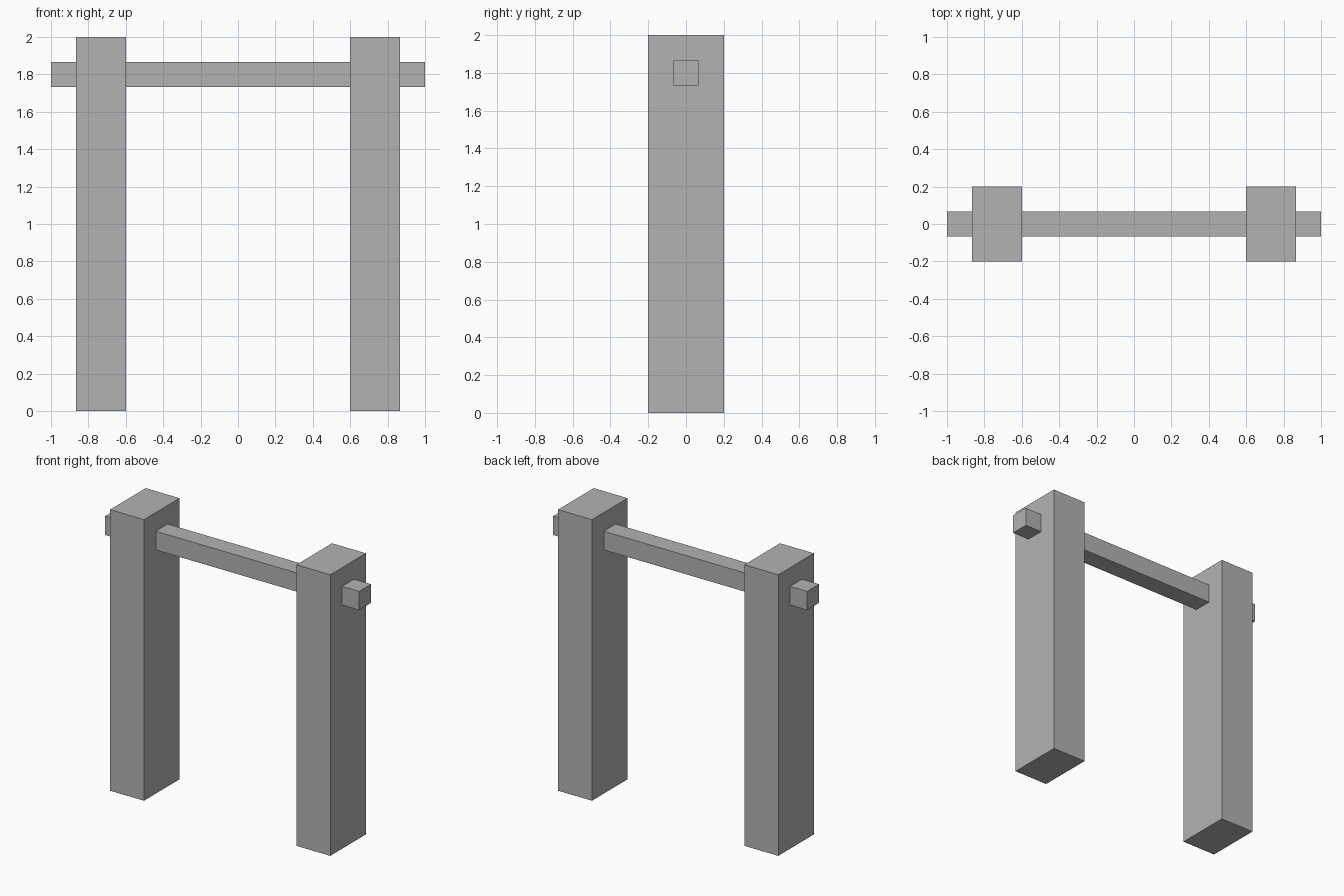
import bpy

cube = bpy.data.objects.get("Cube")
if cube:
    bpy.data.objects.remove(cube, do_unlink=True)

# Single flat grey
grey = bpy.data.materials.new("plain_grey")
grey.use_nodes = True
colour = (0.45, 0.45, 0.45, 1)
grey.diffuse_color = colour
bsdf = next(n for n in grey.node_tree.nodes if n.type == "BSDF_PRINCIPLED")
bsdf.inputs["Base Color"].default_value = colour


def box(name, centre, size):
    bpy.ops.mesh.primitive_cube_add(size=1, location=centre)
    obj = bpy.context.object
    obj.name = obj.data.name = name
    obj.scale = size
    bpy.ops.object.transform_apply(location=False, rotation=False, scale=True)
    obj.data.materials.append(grey)
    return obj


UNIT = 2 / 15  # thickness of the crossbar

# Upright posts
for name, side in (("left_post", 1), ("right_post", -1)):
    box(name, (side * 5.5 * UNIT, 0, 1), (2 * UNIT, 3 * UNIT, 2))

# Crossbar running through both posts
box("crossbar", (0, 0, 1.8), (2, UNIT, UNIT))
